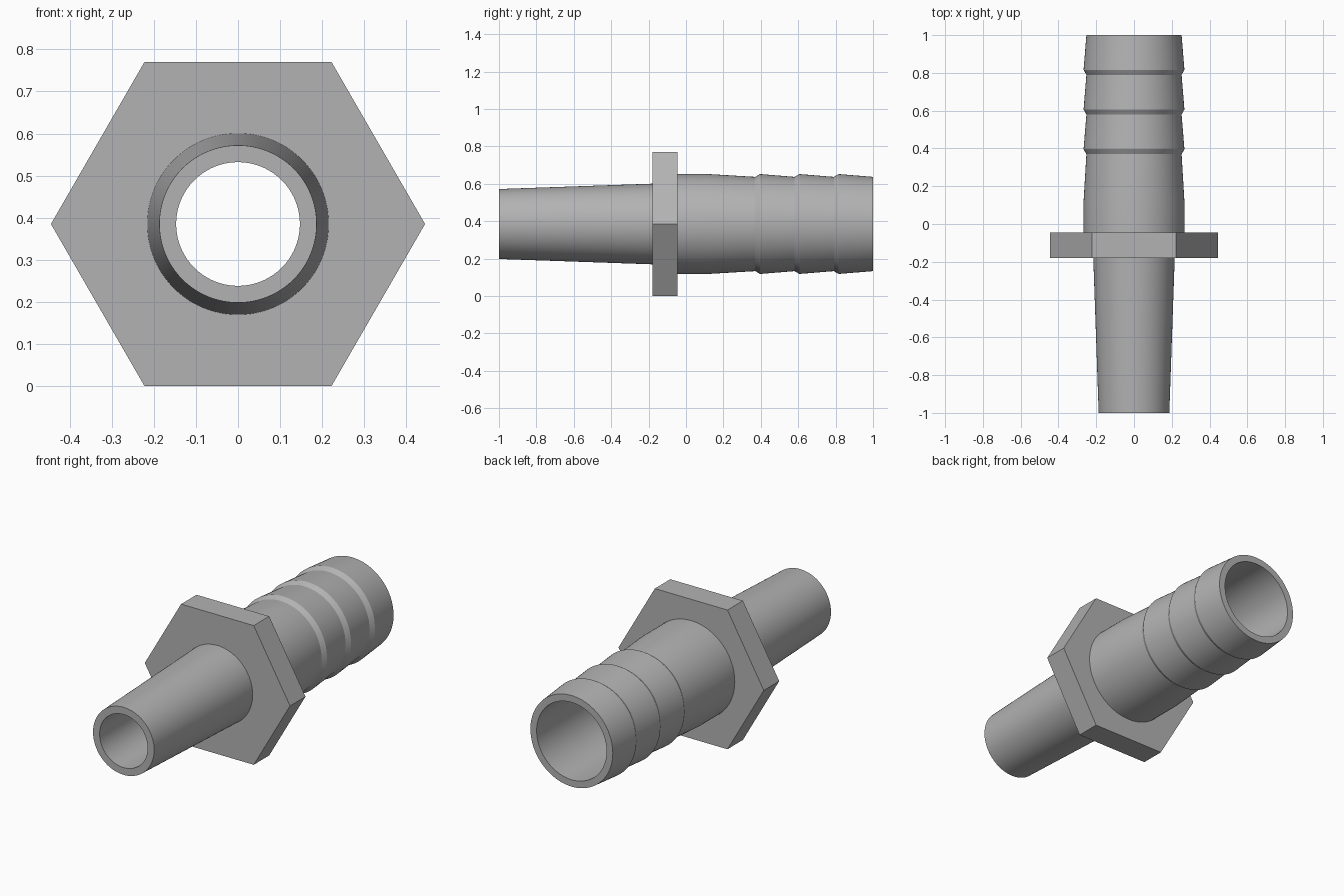
import bpy, bmesh, math

if "Cube" in bpy.data.objects:
    bpy.data.objects.remove(bpy.data.objects["Cube"], do_unlink=True)

AXIS_Z = 0.385      # height of the fitting's axis, also the hex apothem
SEGMENTS = 96

grey = bpy.data.materials.new("grey_metal")
grey.use_nodes = True
colour = (0.45, 0.45, 0.45, 1)
grey.diffuse_color = colour
grey.node_tree.nodes["Principled BSDF"].inputs["Base Color"].default_value = colour


def hex_radius(angle):
    """Distance from centre to a hexagon's edge, with corners on the x axis."""
    sector = math.pi / 3
    return AXIS_Z / math.cos(angle % sector - sector / 2)


def lathe(name, profile):
    """Spin a closed (y, radius) profile about y; a radius may be a function."""
    bm = bmesh.new()
    rings = []
    for i in range(SEGMENTS):
        a = math.tau * i / SEGMENTS
        ring = []
        for y, r in profile:
            d = r(a) if callable(r) else r
            ring.append(bm.verts.new((d * math.cos(a), y, AXIS_Z + d * math.sin(a))))
        rings.append(ring)
    n = len(profile)
    for i in range(SEGMENTS):
        p, q = rings[i], rings[(i + 1) % SEGMENTS]
        for j in range(n):
            k = (j + 1) % n
            bm.faces.new((p[j], p[k], q[k], q[j]))
    bmesh.ops.recalc_face_normals(bm, faces=bm.faces)
    mesh = bpy.data.meshes.new(name)
    bm.to_mesh(mesh)
    bm.free()
    mesh.materials.append(grey)
    obj = bpy.data.objects.new(name, mesh)
    bpy.context.collection.objects.link(obj)
    bpy.ops.object.select_all(action="DESELECT")
    obj.select_set(True)
    bpy.context.view_layer.objects.active = obj
    bpy.ops.object.shade_smooth_by_angle(angle=math.radians(20))
    return obj


# Hollow body: tapered spigot, then the hose tail with three barbs
low, high = 0.252, 0.267
outer = [(-1, 0.187), (-0.11, 0.218), (-0.11, high), (0.12, high)]
for y in (0.37, 0.58, 0.79):
    outer += [(y, low), (y + 0.026, high)]
outer.append((1, low))
bore = [(1, 0.214), (-0.05, 0.214), (-0.05, 0.147), (-1, 0.147)]
lathe("barbed_tube", outer + bore)

# Hexagonal flange, its hole buried in the tube wall
front, back = -0.18, -0.045
lathe("hex_flange", [(front, 0.19), (front, hex_radius), (back, hex_radius), (back, 0.23)])
